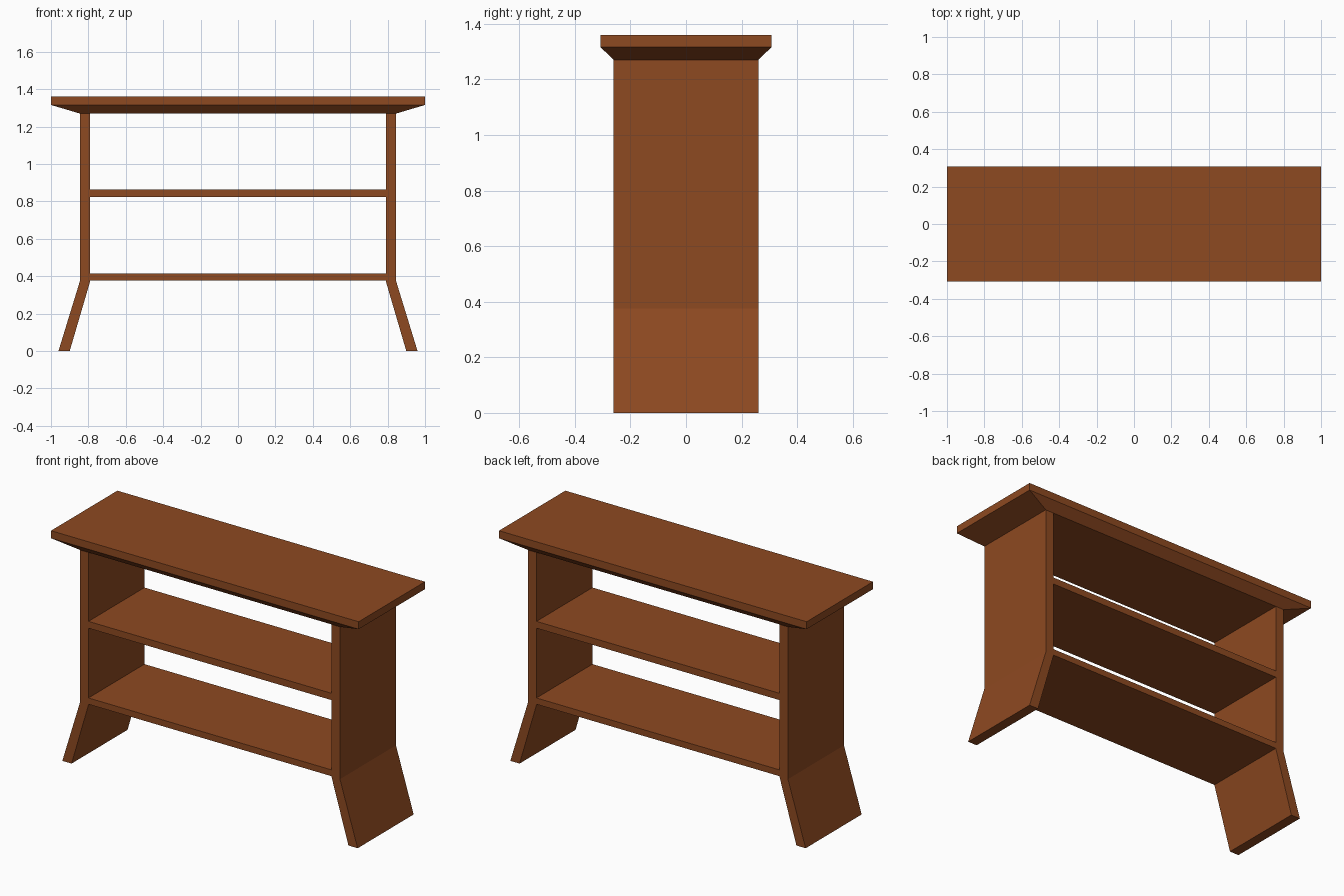
import bpy
import bmesh

cube = bpy.data.objects.get("Cube")
if cube:
    bpy.data.objects.remove(cube, do_unlink=True)

# One brown wood for everything
wood = bpy.data.materials.new("brown_wood")
wood.use_nodes = True
wood.diffuse_color = (0.27, 0.067, 0.015, 1)
wood.node_tree.nodes["Principled BSDF"].inputs["Base Color"].default_value = wood.diffuse_color

DEPTH = 0.26   # half depth of the frame
INNER = 0.79   # inner face of the side panels
OUTER = 0.845  # outer face of the side panels


def finish(name, bm):
    bmesh.ops.recalc_face_normals(bm, faces=bm.faces)
    mesh = bpy.data.meshes.new(name)
    bm.to_mesh(mesh)
    bm.free()
    mesh.materials.append(wood)
    obj = bpy.data.objects.new(name, mesh)
    bpy.context.collection.objects.link(obj)
    return obj


def extrude_profile(name, points):
    """Extrude an x-z outline through the depth of the frame."""
    bm = bmesh.new()
    face = bm.faces.new([bm.verts.new((x, -DEPTH, z)) for x, z in points])
    result = bmesh.ops.extrude_face_region(bm, geom=[face])
    verts = [v for v in result["geom"] if isinstance(v, bmesh.types.BMVert)]
    bmesh.ops.translate(bm, verts=verts, vec=(0, 2 * DEPTH, 0))
    return finish(name, bm)


def stacked_rectangles(name, layers):
    """Join rectangles of (half width, half depth, height) into a solid."""
    bm = bmesh.new()
    rings = [[bm.verts.new((sx * w, sy * d, z))
              for sx, sy in ((-1, -1), (1, -1), (1, 1), (-1, 1))]
             for w, d, z in layers]
    for low, high in zip(rings, rings[1:]):
        for i in range(4):
            j = (i + 1) % 4
            bm.faces.new((low[i], low[j], high[j], high[i]))
    bm.faces.new(rings[0][::-1])
    bm.faces.new(rings[-1])
    return finish(name, bm)


# Side panels with splayed feet
for side, name in ((1, "left_side_panel"), (-1, "right_side_panel")):
    outline = [(0.90, 0), (0.96, 0), (OUTER, 0.375),
               (OUTER, 1.27), (INNER, 1.27), (INNER, 0.375)]
    extrude_profile(name, [(side * x, z) for x, z in outline])

# Shelves between the panels
for name, low, high in (("lower_shelf", 0.378, 0.415), ("middle_shelf", 0.825, 0.865)):
    stacked_rectangles(name, [(INNER, DEPTH, low), (INNER, DEPTH, high)])

# Overhanging top with a chamfered underside
stacked_rectangles("table_top", [(OUTER, DEPTH, 1.27), (1, 0.308, 1.316), (1, 0.308, 1.36)])
